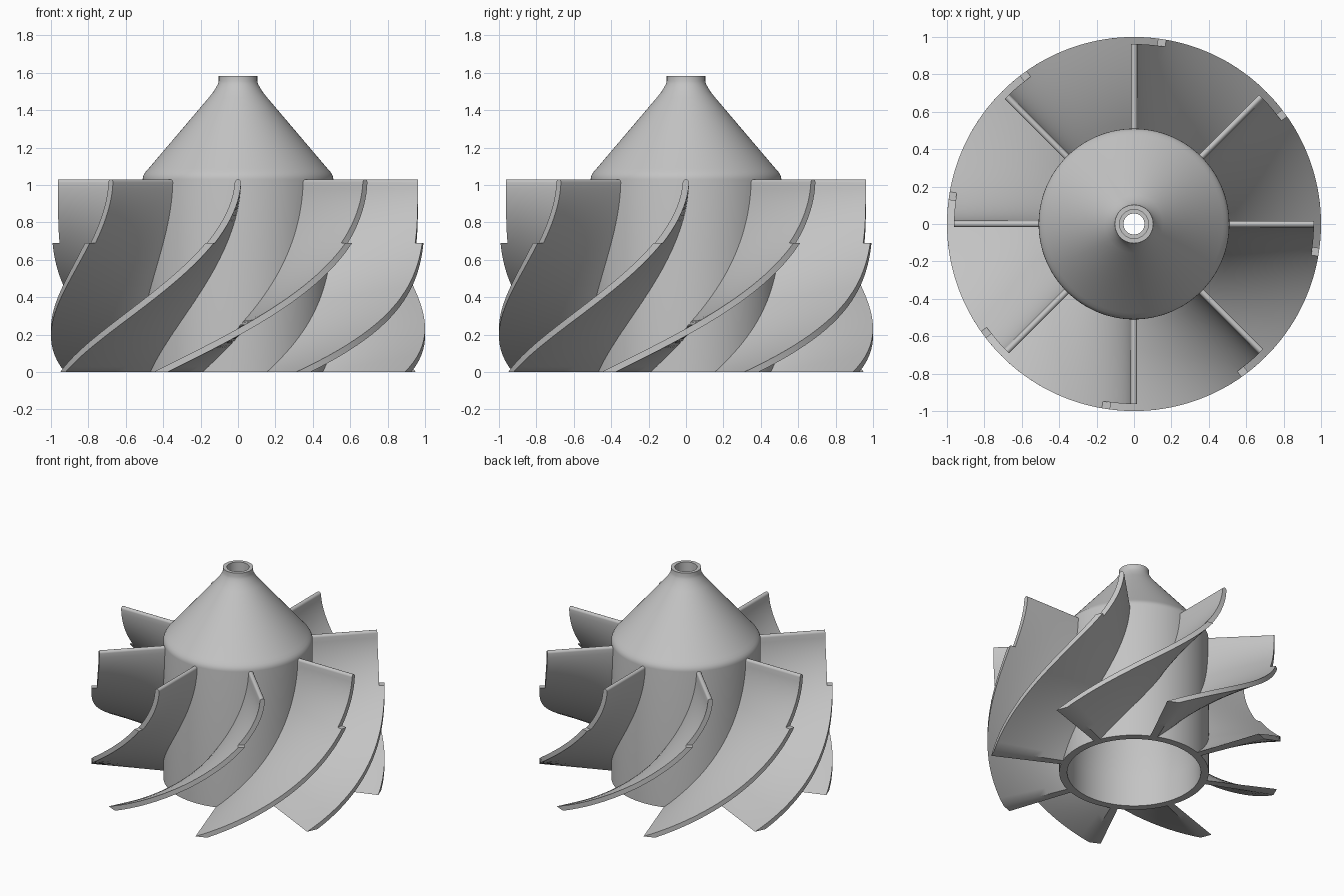
import bpy, bmesh, math

cube = bpy.data.objects.get("Cube")
if cube:
    bpy.data.objects.remove(cube, do_unlink=True)

BLADES = 8
TOP, LEDGE = 1.03, 0.69          # blade top and height of the outer step
TWIST, POWER = math.radians(69.5), 1.88
THICK = 0.034

metal = bpy.data.materials.new("grey metal")
metal.use_nodes = True
grey = (0.55, 0.55, 0.55, 1)
metal.diffuse_color = grey
metal.node_tree.nodes["Principled BSDF"].inputs["Base Color"].default_value = grey


def finish(bm, name):
    bmesh.ops.recalc_face_normals(bm, faces=bm.faces)
    mesh = bpy.data.meshes.new(name)
    bm.to_mesh(mesh)
    bm.free()
    mesh.materials.append(metal)
    return mesh


def add(mesh, name, turn=0.0):
    ob = bpy.data.objects.new(name, mesh)
    ob.rotation_euler.z = turn
    bpy.context.collection.objects.link(ob)
    return ob


def lathe(profile, steps=128):
    """Revolve a closed (radius, height) outline around z."""
    bm = bmesh.new()
    rings = []
    for i in range(steps):
        a = math.tau * i / steps
        rings.append([bm.verts.new((r * math.cos(a), r * math.sin(a), z)) for r, z in profile])
    n = len(profile)
    for i in range(steps):
        p, q = rings[i], rings[(i + 1) % steps]
        for j in range(n):
            k = (j + 1) % n
            bm.faces.new((p[j], q[j], q[k], p[k]))
    return bm


def blade_mesh():
    """Radial blade whose angle sweeps faster towards the bottom."""
    round_r = THICK / 2
    low, high = 24, 10
    rows = [(LEDGE * i / low, 1.0) for i in range(low + 1)]
    shoulder = TOP - round_r
    rows += [(LEDGE + (shoulder - LEDGE) * i / high, 1.0) for i in range(1, high + 1)]
    # rounded leading edge
    for deg in (20, 40, 60, 80):
        a = math.radians(deg)
        rows.append((shoulder + round_r * math.sin(a), math.cos(a)))
    rows[-1] = (TOP, rows[-1][1])
    inner, step = 0.485, 0.962
    radii = [inner + (step - inner) * i / 8 for i in range(9)] + [1.0]

    bm = bmesh.new()

    def point(z, scale, r, side):
        u = max(0.0, 1 - z / TOP)
        slope = TWIST * POWER / TOP * u ** (POWER - 1)
        half = THICK / 2 * scale * math.sqrt(1 + (r * slope) ** 2)
        a = -TWIST * u ** POWER + side * half / r
        return bm.verts.new((r * math.cos(a), r * math.sin(a), z))

    sides = [[[point(z, s, r, side) for r in radii] for z, s in rows] for side in (-1, 1)]
    back = {}
    for ra, rb in zip(*sides):
        back.update(zip(ra, rb))
    front = sides[0]
    cells = []
    for i in range(len(rows) - 1):
        for j in range(len(radii) - 1):
            if j == len(radii) - 2 and i >= low:
                continue                     # stepped-back upper tip
            cells.append(bm.faces.new((front[i][j], front[i][j + 1],
                                       front[i + 1][j + 1], front[i + 1][j])))
    rim = [e for e in bm.edges if len(e.link_faces) == 1]
    for f in cells:
        bm.faces.new([back[v] for v in reversed(f.verts)])
    for e in rim:
        a, b = e.verts
        bm.faces.new((a, b, back[b], back[a]))
    bmesh.ops.delete(bm, geom=[v for v in bm.verts if not v.link_faces], context='VERTS')
    return finish(bm, "blade")


# Hub: outer wall, cone and neck, then bore and hollow underside
hub_profile = [
    (0.51, 0), (0.51, 1.03), (0.508, 1.045), (0.502, 1.058), (0.493, 1.072),
    (0.476, 1.09), (0.155, 1.468), (0.134, 1.494), (0.119, 1.518), (0.108, 1.538),
    (0.103, 1.555), (0.103, 1.583), (0.077, 1.583), (0.077, 1.5), (0.056, 1.5),
    (0.056, 1.3), (0.12, 1.2), (0.32, 0.85), (0.39, 0.6), (0.435, 0.38),
    (0.45, 0.28), (0.456, 0.2), (0.456, 0),
]
parts = [add(finish(lathe(hub_profile), "hub"), "hub")]

# Blades share one mesh
blade = blade_mesh()
for i in range(BLADES):
    parts.append(add(blade, f"blade_{i + 1}", math.tau * i / BLADES))

bpy.ops.object.select_all(action='DESELECT')
for ob in parts:
    ob.select_set(True)
bpy.context.view_layer.objects.active = parts[0]
bpy.ops.object.shade_smooth_by_angle(angle=math.radians(32))
